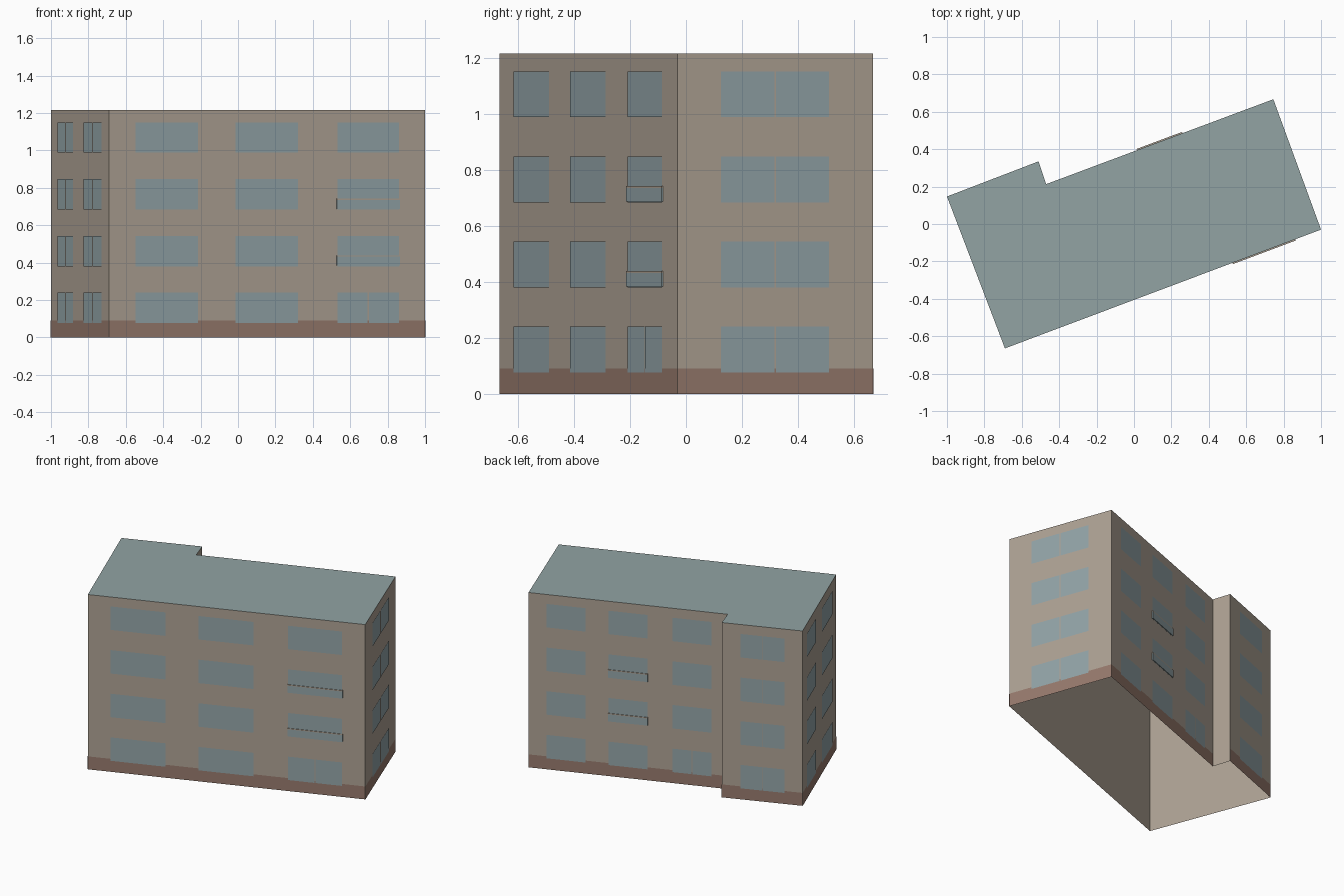
import bpy
import bmesh
from mathutils import Vector

cube = bpy.data.objects.get("Cube")
if cube:
    bpy.data.objects.remove(cube, do_unlink=True)


def material(name, rgb):
    lin = [((c / 255 + 0.055) / 1.055) ** 2.4 for c in rgb] + [1]
    m = bpy.data.materials.new(name)
    m.use_nodes = True
    m.diffuse_color = lin
    bsdf = m.node_tree.nodes["Principled BSDF"]
    bsdf.inputs["Base Color"].default_value = lin
    bsdf.inputs["Roughness"].default_value = 0.9
    return m


BEIGE = material("beige_render", (174, 162, 148))
GLASS = material("blue_grey_glass", (147, 164, 168))
ROOF = material("grey_green_roof", (146, 164, 164))
BRICK = material("brown_plinth", (151, 122, 109))

HEIGHT = 1.215
PLINTH = 0.09
FLOORS = [0.077 + 0.3035 * i for i in range(4)]
WINDOW_H = 0.163
GAP = 0.004  # half width of a mullion, as a share of the wall

# Footprint corners, counter-clockwise
A, B, C = Vector((-1, 0.147)), Vector((-0.51, 0.335)), Vector((-0.47, 0.213))
D, E, F = Vector((0.745, 0.667)), Vector((1, -0.03)), Vector((-0.69, -0.665))
FOOTPRINT = [A, F, E, D, C, B]


def finish(name, bm, mat):
    mesh = bpy.data.meshes.new(name)
    bm.to_mesh(mesh)
    bm.free()
    mesh.materials.append(mat)
    ob = bpy.data.objects.new(name, mesh)
    bpy.context.collection.objects.link(ob)
    return ob


def wall_point(start, end, u, z, out):
    """Point on a wall: share u along it, height z, pushed outward."""
    d = end - start
    n = Vector((d.y, -d.x)).normalized()
    p = start + d * u + n * out
    return Vector((p.x, p.y, z))


def add_plate(bm, wall, u0, u1, z0, z1, out):
    corners = [(u0, z0), (u1, z0), (u1, z1), (u0, z1)]
    return bm.faces.new([bm.verts.new(wall_point(*wall, u, z, out)) for u, z in corners])


def add_box(bm, wall, u0, u1, z0, z1, depth):
    """Shallow box standing on the wall, open toward it."""
    corners = [(u0, z0), (u1, z0), (u1, z1), (u0, z1)]
    inner = [bm.verts.new(wall_point(*wall, u, z, 0)) for u, z in corners]
    outer = [bm.verts.new(wall_point(*wall, u, z, depth)) for u, z in corners]
    bm.faces.new(outer)
    for i in range(4):
        j = (i + 1) % 4
        bm.faces.new([inner[i], inner[j], outer[j], outer[i]])


# Outer walls, open underneath
bm = bmesh.new()
for start, end in zip(FOOTPRINT, FOOTPRINT[1:] + FOOTPRINT[:1]):
    add_plate(bm, (start, end), 0, 1, 0, HEIGHT, 0)
bmesh.ops.remove_doubles(bm, verts=bm.verts, dist=0.0001)
finish("walls", bm, BEIGE)

# Flat roof
bm = bmesh.new()
bm.faces.new([bm.verts.new((p.x, p.y, HEIGHT)) for p in FOOTPRINT])
finish("roof", bm, ROOF)

# Facades: wall, window columns, columns split on every floor,
# columns split on the ground floor, column with balconies
FACADES = {
    "front": ((F, E), [(0.083, 0.281), (0.399, 0.598), (0.722, 0.917)], [], [2], 2),
    "left": ((E, D), [(0.22, 0.775)], [0], [], None),
    "back": ((D, C), [(0.09, 0.286), (0.402, 0.598), (0.724, 0.92)], [], [2], 1),
    "back_bay": ((B, A), [(0.235, 0.778)], [0], [], None),
    "right": ((A, F), [(0.12, 0.385), (0.57, 0.88)], [0, 1], [], None),
}

for side, (wall, columns, split, ground_split, balcony) in FACADES.items():
    # Plinth band
    bm = bmesh.new()
    add_plate(bm, wall, 0, 1, 0, PLINTH, 0.0015)
    finish(side + "_plinth", bm, BRICK)

    # Windows
    bm = bmesh.new()
    for i, (u0, u1) in enumerate(columns):
        for floor, z in enumerate(FLOORS):
            spans = [(u0, u1)]
            if i in split or (floor == 0 and i in ground_split):
                mid = (u0 + u1) / 2
                gap = GAP if i in split else GAP / 2
                spans = [(u0, mid - gap), (mid + gap, u1)]
            for a, b in spans:
                add_plate(bm, wall, a, b, z, z + WINDOW_H, 0.003)
    finish(side + "_windows", bm, GLASS)

    # Shallow balconies with a pale top rail on the two middle floors
    if balcony is not None:
        u0, u1 = columns[balcony]
        panels, rails = bmesh.new(), bmesh.new()
        for z in FLOORS[1:3]:
            add_box(panels, wall, u0 - 0.002, u1 + 0.002, z + 0.003, z + 0.051, 0.007)
            add_box(rails, wall, u0 - 0.002, u1 + 0.002, z + 0.051, z + 0.058, 0.007)
        finish(side + "_balcony_panels", panels, GLASS)
        finish(side + "_balcony_rails", rails, BEIGE)
